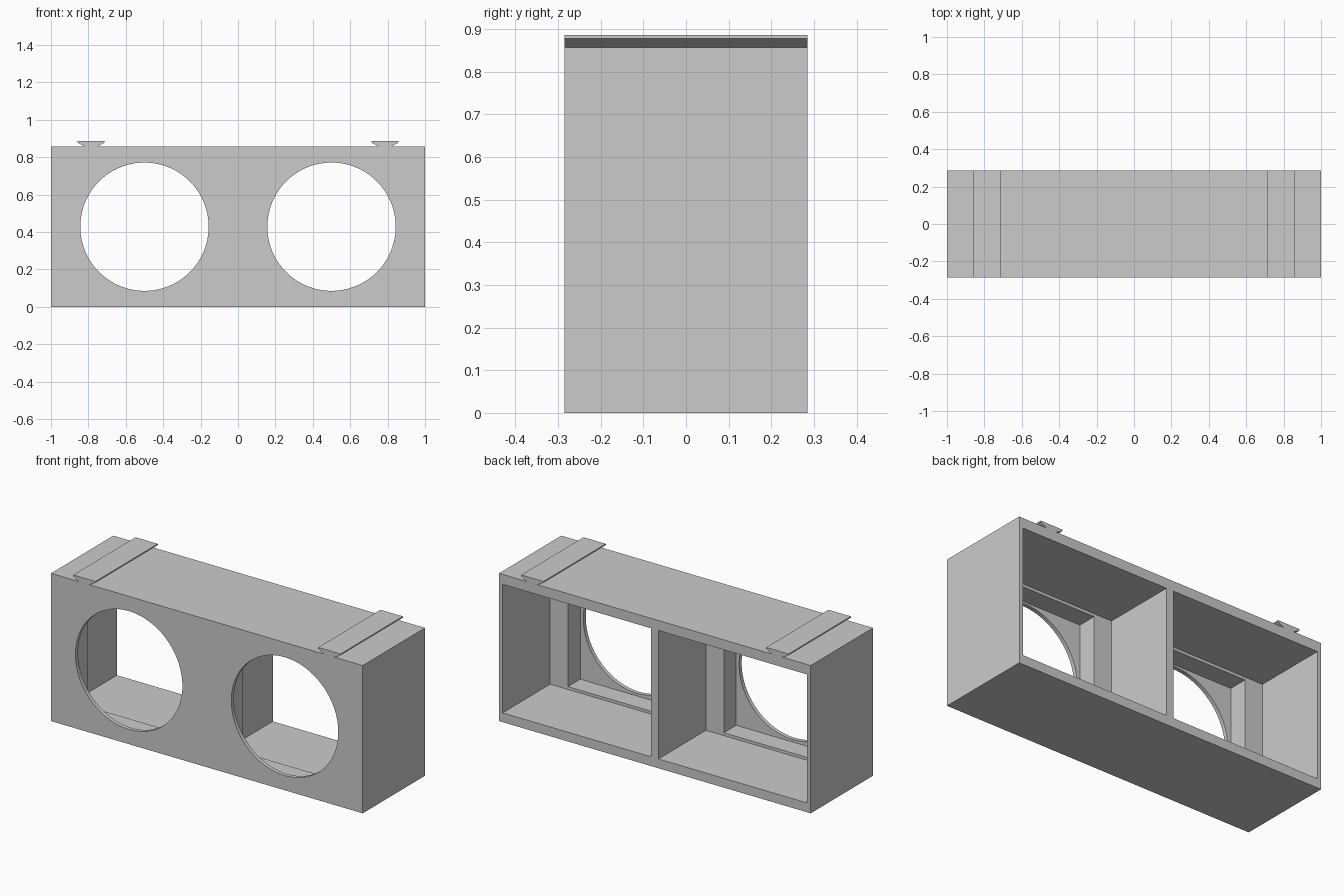
import bpy, bmesh, math
from mathutils import Matrix

cube = bpy.data.objects.get("Cube")
if cube:
    bpy.data.objects.remove(cube, do_unlink=True)

# Overall sizes
WIDTH, DEPTH, HEIGHT = 2.0, 0.571, 0.857
FRONT, BACK = -DEPTH / 2, DEPTH / 2
MID_Z = HEIGHT / 2
BEHIND = BACK + 0.1

grey = bpy.data.materials.new("plain grey")
grey.use_nodes = True
colour = (0.6, 0.6, 0.6, 1)
grey.diffuse_color = colour
grey.node_tree.nodes["Principled BSDF"].inputs["Base Color"].default_value = colour


def finish(name, bm):
    bmesh.ops.recalc_face_normals(bm, faces=bm.faces)
    mesh = bpy.data.meshes.new(name)
    bm.to_mesh(mesh)
    bm.free()
    mesh.materials.append(grey)
    obj = bpy.data.objects.new(name, mesh)
    bpy.context.collection.objects.link(obj)
    return obj


def box(name, x, z, width, height, y0, y1):
    bm = bmesh.new()
    place = Matrix.Translation((x, (y0 + y1) / 2, z))
    bmesh.ops.create_cube(bm, size=1, matrix=place @ Matrix.Diagonal((width, y1 - y0, height, 1)))
    return finish(name, bm)


def cylinder(name, x, z, radius, y0, y1):
    bm = bmesh.new()
    place = Matrix.Translation((x, (y0 + y1) / 2, z)) @ Matrix.Rotation(math.pi / 2, 4, "X")
    bmesh.ops.create_cone(bm, cap_ends=True, segments=96, radius1=radius, radius2=radius,
                          depth=y1 - y0, matrix=place)
    return finish(name, bm)


def extrusion(name, profile, y0, y1):
    bm = bmesh.new()
    face = bm.faces.new([bm.verts.new((x, y0, z)) for x, z in profile])
    moved = bmesh.ops.extrude_face_region(bm, geom=[face])["geom"]
    verts = [v for v in moved if isinstance(v, bmesh.types.BMVert)]
    bmesh.ops.translate(bm, verts=verts, vec=(0, y1 - y0, 0))
    return finish(name, bm)


def cut(target, cutter):
    cutter.hide_render = True
    mod = target.modifiers.new("cut", "BOOLEAN")
    mod.operation, mod.solver, mod.object = "DIFFERENCE", "EXACT", cutter
    bpy.context.view_layer.objects.active = target
    bpy.ops.object.modifier_apply(modifier=mod.name)
    bpy.data.objects.remove(cutter, do_unlink=True)


# Housing with two stepped pockets open at the back and round front openings
housing = box("housing", 0, MID_Z, WIDTH, HEIGHT, FRONT, BACK)
for side in (-1, 1):
    x = side * 0.5
    cut(housing, box("pocket_cutter", x, MID_Z - 0.002, 0.953, 0.745, BACK - 0.435, BEHIND))
    cut(housing, box("recess_cutter", x, MID_Z - 0.002, 0.724, 0.712, FRONT + 0.023, BEHIND))
    cut(housing, cylinder("opening_cutter", x, MID_Z, 0.343, FRONT - 0.1, 0))

bpy.ops.object.select_all(action="DESELECT")
housing.select_set(True)
bpy.context.view_layer.objects.active = housing
bpy.ops.object.shade_smooth_by_angle(angle=math.radians(30))

# Dovetail rails along the top, with a thin upright lip
half, foot, top, lip = 0.0714, 0.034, 0.886, 0.878
for side, name in ((-1, "right_rail"), (1, "left_rail")):
    x = side * 0.786
    extrusion(name, [(x - foot, HEIGHT), (x + foot, HEIGHT), (x + half, lip),
                     (x + half, top), (x - half, top), (x - half, lip)], FRONT, BACK)
